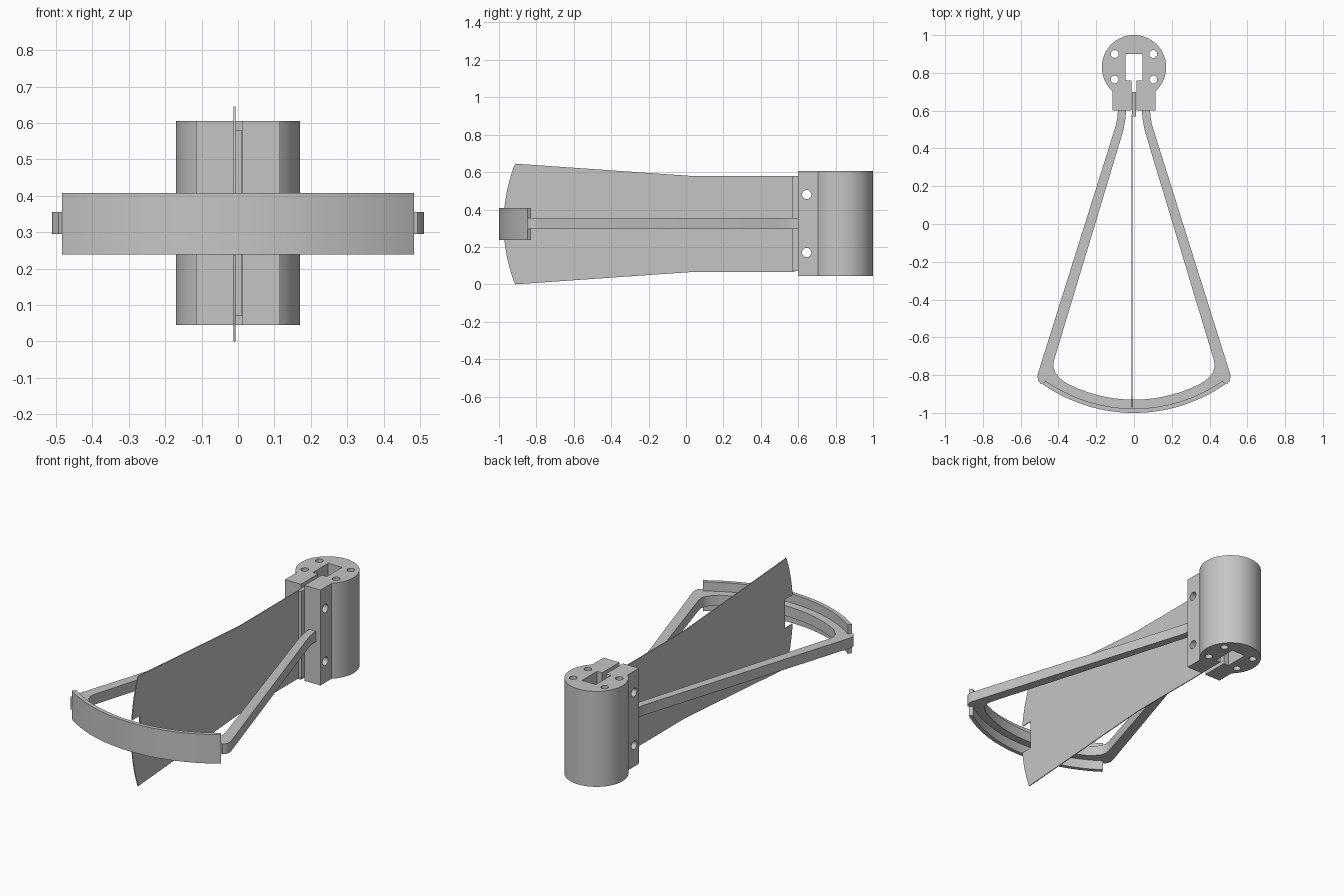
import bpy, bmesh
from math import sin, cos, pi, asin, acos
from mathutils import Matrix, Vector

if "Cube" in bpy.data.objects:
    bpy.data.objects.remove(bpy.data.objects["Cube"], do_unlink=True)

grey = bpy.data.materials.new("plain_grey")
grey.use_nodes = True
grey.diffuse_color = (0.56, 0.56, 0.56, 1)
grey.node_tree.nodes["Principled BSDF"].inputs["Base Color"].default_value = (0.56, 0.56, 0.56, 1)


def finish(name, bm):
    bmesh.ops.recalc_face_normals(bm, faces=bm.faces)
    mesh = bpy.data.meshes.new(name)
    bm.to_mesh(mesh)
    bm.free()
    mesh.materials.append(grey)
    ob = bpy.data.objects.new(name, mesh)
    bpy.context.collection.objects.link(ob)
    return ob


def prism(name, outline, low, high, axis="z"):
    """Extrude a closed outline along z (outline is x, y) or x (outline is y, z)."""
    def at(p, h):
        return (p[0], p[1], h) if axis == "z" else (h, p[0], p[1])
    bm = bmesh.new()
    face = bm.faces.new([bm.verts.new(at(p, low)) for p in outline])
    moved = bmesh.ops.extrude_face_region(bm, geom=[face])["geom"]
    shift = Vector(at((0, 0), high - low))
    bmesh.ops.translate(bm, vec=shift, verts=[v for v in moved if isinstance(v, bmesh.types.BMVert)])
    return finish(name, bm)


def arc(cx, cy, r, start, end, n):
    return [(cx + r * cos(start + (end - start) * i / n),
             cy + r * sin(start + (end - start) * i / n)) for i in range(n + 1)]


def mirrored(half):
    """Append the x-mirrored copy of a half outline in reverse order."""
    return half + [(-x, y) for x, y in reversed(half) if abs(x) > 1e-5]


def select(ob):
    bpy.ops.object.select_all(action="DESELECT")
    ob.select_set(True)
    bpy.context.view_layer.objects.active = ob


def smooth(ob):
    select(ob)
    bpy.ops.object.shade_smooth_by_angle(angle=pi / 6)


def cut(ob, cutter):
    mod = ob.modifiers.new("holes", "BOOLEAN")
    mod.operation, mod.solver, mod.object = "DIFFERENCE", "EXACT", cutter
    select(ob)
    bpy.ops.object.modifier_apply(modifier=mod.name)


# Clamp hub: round body, square jaw, keyhole slot open to the front
hub_y, hub_r, jaw = 0.83, 0.17, 0.115
half = [(0.012, 0.76), (0.012, 0.6), (jaw, 0.6)]
half += arc(0, hub_y, hub_r, -acos(jaw / hub_r), pi / 2, 40)
slot = [(-0.012, 0.76), (-0.045, 0.76), (-0.045, 0.9), (0.045, 0.9), (0.045, 0.76)]
hub = prism("clamp_hub", mirrored(half) + slot, 0.045, 0.605)

# Drill for the four screw holes and the two cross bolts
bm = bmesh.new()
for sx in (-0.102, 0.102):
    for y in (0.765, 0.9):
        bmesh.ops.create_cone(bm, cap_ends=True, segments=24, radius1=0.021, radius2=0.021,
                              depth=2, matrix=Matrix.Translation((sx, y, 0.3)))
for z in (0.17, 0.48):
    bmesh.ops.create_cone(bm, cap_ends=True, segments=24, radius1=0.025, radius2=0.025, depth=1,
                          matrix=Matrix.Translation((0, 0.645, z)) @ Matrix.Rotation(pi / 2, 4, "Y"))
drill = finish("hole_cutter", bm)
drill.hide_render = True

# Stiffening plate held in the jaw
plate = prism("jaw_plate", [(0.57, 0.07), (0.7, 0.07), (0.7, 0.58), (0.57, 0.58)], -0.0115, 0.0115, "x")
for ob in (hub, plate):
    cut(ob, drill)
bpy.data.objects.remove(drill, do_unlink=True)
smooth(hub)
smooth(plate)

# Thin vertical blade with a curved tip and a notch for the frame
mid, tip = 0.3225, asin(0.3225 / 0.88)
notch = asin(0.085 / 0.88)
upper = [(0.58, 0.58), (0.02, 0.58)]
upper += arc(-0.095, mid, 0.88, pi - tip, pi - notch, 10) + [(-0.9, mid + 0.085)]
blade = upper + [(y, 2 * mid - z) for y, z in reversed(upper)]
prism("thin_blade", blade, -0.0125, -0.0075, "x")

# Wedge-shaped frame: two arms joined by a curved front bar
arc_y, end = -0.157, asin(0.483 / 0.843)
outer = [(0.085, 0.61), (0.087, 0.57), (0.094, 0.53), (0.106, 0.49), (0.508, -0.79),
         (0.511, -0.81), (0.506, -0.832), (0.493, -0.847)]
outer += arc(0, arc_y, 0.835, end - pi / 2, -pi / 2, 20)
inner = [(0.042, 0.61), (0.044, 0.57), (0.05, 0.53), (0.058, 0.49), (0.423, -0.72),
         (0.428, -0.755), (0.418, -0.787), (0.395, -0.813)]
inner += arc(0, arc_y, 0.773, asin(0.37 / 0.773) - pi / 2, -pi / 2, 20)
ring = mirrored(outer) + list(reversed(mirrored(inner)))
smooth(prism("wedge_frame", ring, 0.295, 0.355))

# Tall curved strap on the front of the frame
strap = arc(0, arc_y, 0.843, -pi / 2 - end, -pi / 2 + end, 40)
strap += arc(0, arc_y, 0.82, -pi / 2 + end, -pi / 2 - end, 40)
smooth(prism("front_strap", strap, 0.238, 0.408))
